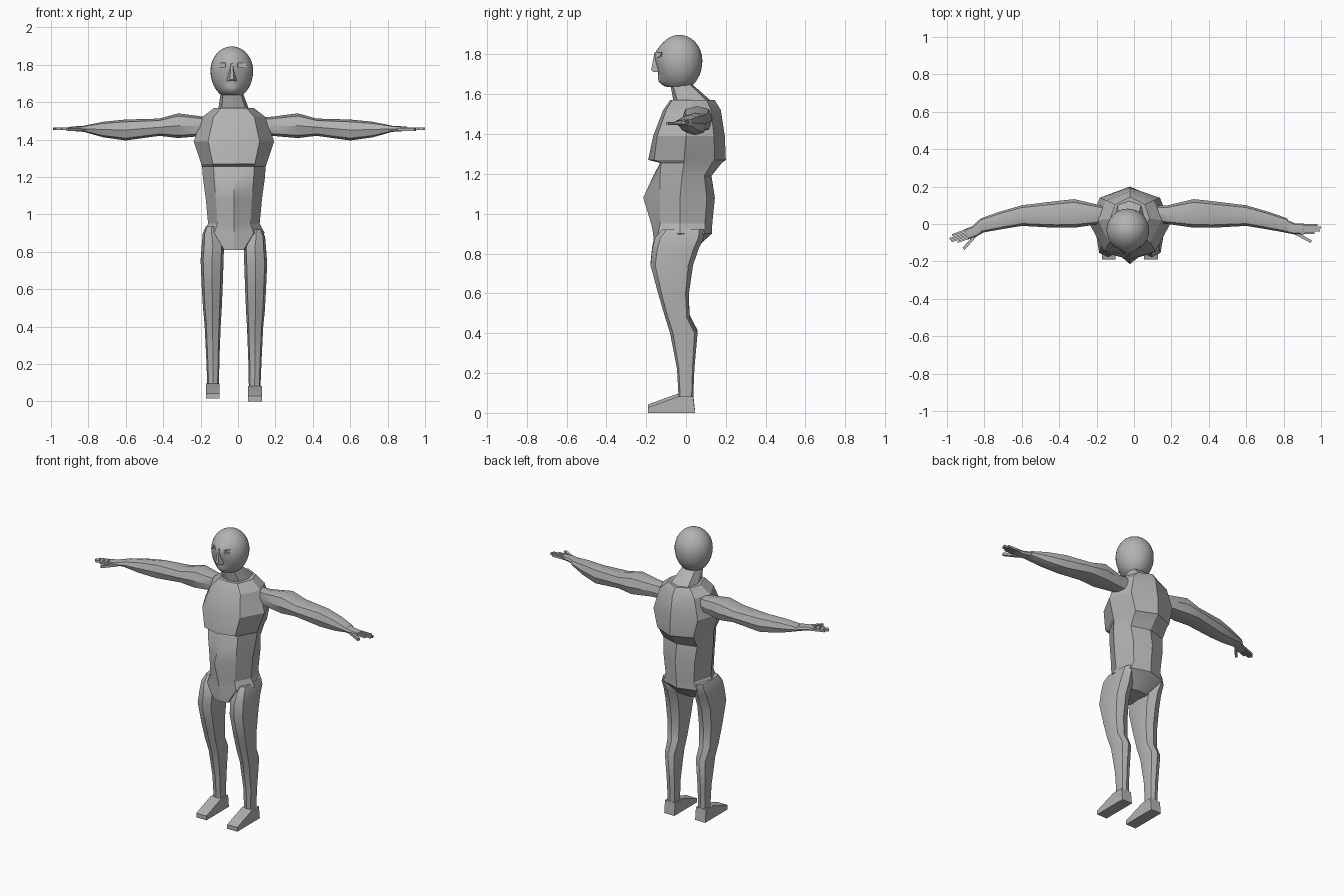
import bpy, bmesh, math
from mathutils import Matrix, Vector

if "Cube" in bpy.data.objects:
    bpy.data.objects.remove(bpy.data.objects["Cube"])

CX = -0.022  # body centre line

grey = bpy.data.materials.new("plain_grey")
GREY = (0.45, 0.45, 0.45, 1)
grey.use_nodes = True
grey.diffuse_color = GREY
grey.node_tree.nodes["Principled BSDF"].inputs["Base Color"].default_value = GREY


def finish(name, bm, angle=30):
    bmesh.ops.recalc_face_normals(bm, faces=bm.faces)
    mesh = bpy.data.meshes.new(name)
    bm.to_mesh(mesh)
    bm.free()
    ob = bpy.data.objects.new(name, mesh)
    bpy.context.collection.objects.link(ob)
    mesh.materials.append(grey)
    bpy.ops.object.select_all(action='DESELECT')
    ob.select_set(True)
    bpy.context.view_layer.objects.active = ob
    bpy.ops.object.shade_smooth_by_angle(angle=math.radians(angle))
    return ob


def loft(name, rings, xf=None, angle=30):
    """Skin closed rings of equal length and cap both ends."""
    bm = bmesh.new()
    loops = [[bm.verts.new(p) for p in ring] for ring in rings]
    n = len(loops[0])
    for a, b in zip(loops, loops[1:]):
        for i in range(n):
            j = (i + 1) % n
            bm.faces.new((a[i], a[j], b[j], b[i]))
    bm.faces.new(loops[0])
    bm.faces.new(loops[-1])
    if xf:
        bm.transform(xf)
    return finish(name, bm, angle)


def octagon(a0, a1, b0, b1):
    """Eight-sided ring filling the given extents."""
    pts = []
    for k in range(8):
        t = k * math.pi / 4
        s = 1.1 if k % 2 else 1
        pts.append(((a0 + a1) / 2 + (a1 - a0) / 2 * math.cos(t) * s,
                    (b0 + b1) / 2 + (b1 - b0) / 2 * math.sin(t) * s))
    return pts


def box(name, x0, x1, y0, y1, z0, z1, xf=None):
    rings = [[(x, y0, z0), (x, y1, z0), (x, y1, z1), (x, y0, z1)] for x in (x0, x1)]
    return loft(name, rings, xf)


# Torso: height, half width, front centre, front side, side seam, back centre
torso = [(0.81, 0.08, -0.16, -0.15, -0.05, 0.03),
         (0.90, 0.165, -0.165, -0.14, -0.03, 0.13),
         (0.95, 0.138, -0.175, -0.13, -0.03, 0.132),
         (1.08, 0.150, -0.215, -0.13, -0.03, 0.145),
         (1.19, 0.165, -0.165, -0.13, -0.02, 0.128),
         (1.255, 0.170, -0.13, -0.125, -0.01, 0.18),
         (1.27, 0.175, -0.19, -0.16, -0.01, 0.20),
         (1.39, 0.215, -0.165, -0.145, 0.0, 0.195),
         (1.52, 0.170, -0.115, -0.10, 0.02, 0.175),
         (1.57, 0.105, -0.08, -0.07, 0.03, 0.145)]
rings = []
for z, w, f, fs, m, b in torso:
    half = [(0.64 * w, fs), (w, m), (0.75 * w, 0.72 * b)]
    ring = [(0, f)] + half + [(0, b)] + [(-x, y) for x, y in reversed(half)]
    rings.append([(CX + x, y, z) for x, y in ring])
loft("torso", rings, angle=25)

# Neck, sloping into the upper back
low = [(CX + x, y, 1.55) for x, y in octagon(-0.085, 0.085, -0.06, 0.145)]
high = [(CX - 0.012 + x, y, 1.655) for x, y in octagon(-0.058, 0.058, -0.08, 0.025)]
loft("neck", [low, high])

# Head: egg with a flattened base, a raised mid face and a chin
HX, HY, HZ = -0.033, -0.033, 1.768
bm = bmesh.new()
bmesh.ops.create_uvsphere(bm, u_segments=32, v_segments=24, radius=1)
for v in bm.verts:
    x, y, z = v.co
    px, py = 0.114 * x, 0.115 * y
    pz = max(HZ + z * (0.130 if z > 0 else 0.150), 1.637)
    if y < 0:
        across = math.exp(-(px / 0.045) ** 2)
        py -= 0.022 * across * math.exp(-((pz - 1.66) / 0.03) ** 2)
        py -= 0.012 * across * math.exp(-((pz - 1.80) / 0.04) ** 2)
    v.co = (HX + px, HY + py, pz)
head = finish("head", bm, 35)

# Square eye sockets
for s in (-1, 1):
    ex = HX + s * 0.048
    cutter = box("eye_cutter", ex - 0.014, ex + 0.014, -0.22, -0.122, 1.786, 1.810)
    cutter.hide_render = True
    mod = head.modifiers.new("eye_socket", 'BOOLEAN')
    mod.object = cutter
    mod.operation = 'DIFFERENCE'
    bpy.context.view_layer.objects.active = head
    bpy.ops.object.modifier_apply(modifier=mod.name)
    bpy.data.objects.remove(cutter)

# Nose wedge with a flat underside
nose = []
for z, w, tip in ((1.712, 0.036, -0.166), (1.722, 0.034, -0.175), (1.81, 0.016, -0.158)):
    nose.append([(HX - w, -0.12, z), (HX - 0.3 * w, tip, z),
                 (HX + 0.3 * w, tip, z), (HX + w, -0.12, z)])
loft("nose", nose)

# Arm: distance out, front, back, bottom, top
arm = [(0.10, 0.01, 0.10, 1.42, 1.52), (0.18, 0.0, 0.10, 1.42, 1.522),
       (0.32, -0.02, 0.133, 1.408, 1.54), (0.42, -0.02, 0.122, 1.42, 1.512),
       (0.60, -0.01, 0.10, 1.395, 1.507), (0.72, -0.03, 0.065, 1.412, 1.495),
       (0.82, -0.048, 0.03, 1.44, 1.475)]
arm_rings = [[(x, y, z) for y, z in octagon(*r)] for x, *r in arm]

# Leg: height, inner, outer, front, back
leg = [(0.92, 0.09, 0.15, -0.12, 0.09), (0.88, 0.07, 0.167, -0.155, 0.09),
       (0.82, 0.053, 0.172, -0.17, 0.062), (0.74, 0.055, 0.178, -0.178, 0.035),
       (0.60, 0.060, 0.172, -0.14, 0.015), (0.48, 0.065, 0.165, -0.105, 0.017),
       (0.40, 0.070, 0.157, -0.08, 0.058), (0.22, 0.077, 0.148, -0.045, 0.042),
       (0.07, 0.080, 0.142, -0.037, 0.036)]
leg_rings = [[(x, y, z) for x, y in octagon(*r)] for z, *r in leg]
foot_profile = [(0.045, 0), (-0.19, 0), (-0.19, 0.028), (-0.04, 0.082), (0.036, 0.082)]
foot_rings = [[(x, y, z) for y, z in foot_profile] for x in (0.076, 0.15)]

for side, s, bend, lift in (("left", 1, 0, 0), ("right", -1, -20, 0.015)):
    flip = Matrix.Scale(s, 4, Vector((1, 0, 0)))
    loft(side + "_arm", arm_rings, flip)

    # Hand turns about the wrist
    wrist = Vector((0.82, -0.01, 0))
    hand = (flip @ Matrix.Translation(wrist) @ Matrix.Rotation(math.radians(bend), 4, 'Z')
            @ Matrix.Translation(-wrist))
    palm = [[(x, y, z) for y, z in octagon(*r)] for x, *r in
            ((0.80, -0.045, 0.03, 1.44, 1.475), (0.86, -0.056, 0.004, 1.443, 1.472),
             (0.91, -0.056, 0.002, 1.447, 1.468))]
    loft(side + "_palm", palm, hand)
    for i, tip in enumerate((0.965, 0.995, 1.0, 0.98)):
        y = -0.054 + 0.0145 * i
        box(f"{side}_finger_{i + 1}", 0.89, tip, y, y + 0.011, 1.450, 1.464, hand)
    turn = Matrix.Translation((0.855, -0.045, 0)) @ Matrix.Rotation(math.radians(-28), 4, 'Z')
    box(side + "_thumb", 0, 0.105, -0.008, 0.008, 1.445, 1.461, hand @ turn)

    # Leg and foot
    stance = Matrix.Translation((CX, 0, lift)) @ flip
    loft(side + "_leg", leg_rings, stance)
    loft(side + "_foot", foot_rings, stance)
